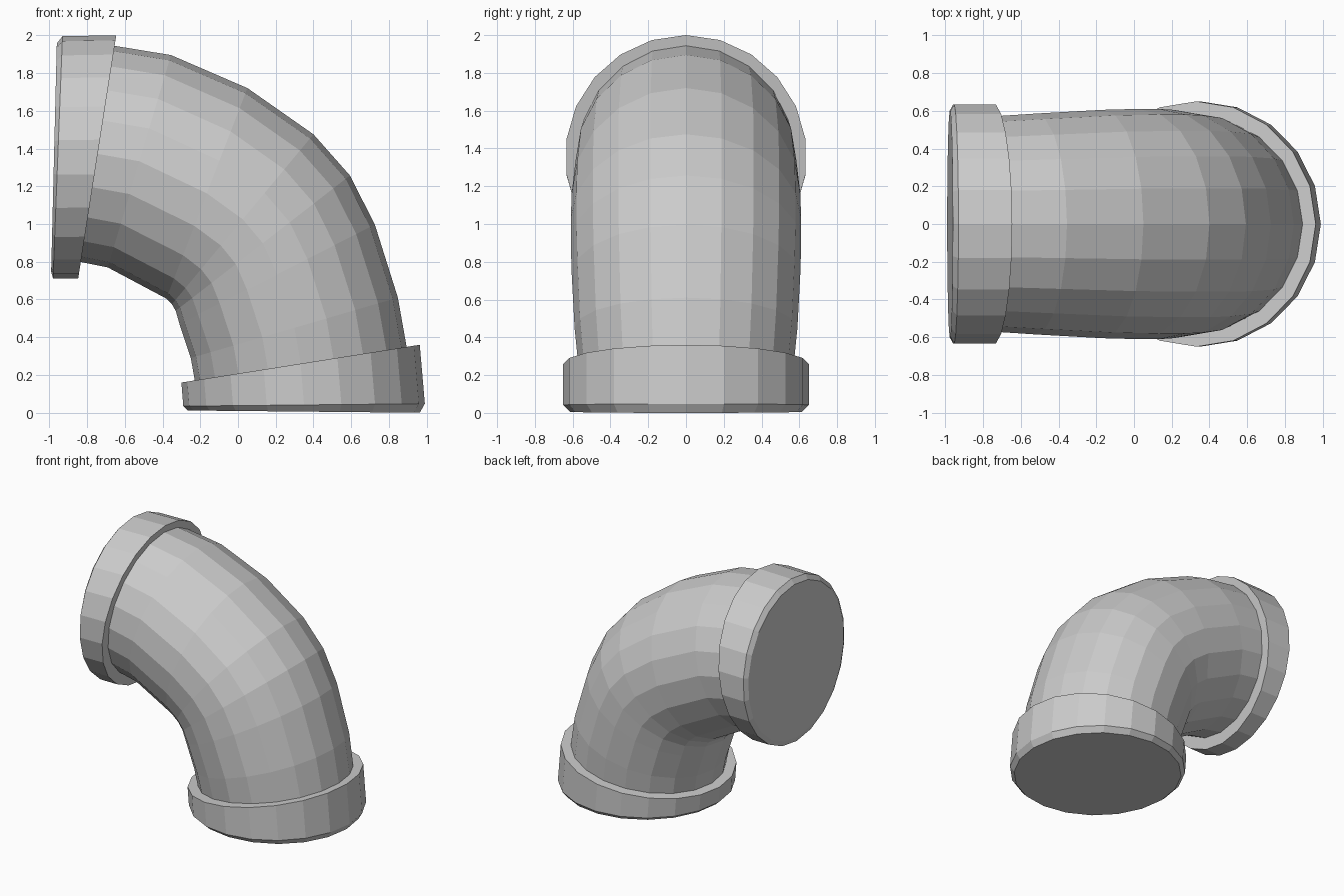
import bpy
import bmesh
from math import sin, cos, pi
from mathutils import Vector

cube = bpy.data.objects.get("Cube")
if cube:
    bpy.data.objects.remove(cube)

grey = bpy.data.materials.new("pipe_grey")
grey.use_nodes = True
color = (0.6, 0.6, 0.6, 1)
grey.diffuse_color = color
grey.node_tree.nodes["Principled BSDF"].inputs["Base Color"].default_value = color


def loft(name, sides, rings):
    """Skin rings given as (outer x, outer z, inner x, inner z, half width)."""
    bm = bmesh.new()
    loops = []
    for ox, oz, ix, iz, width in rings:
        outer, inner = Vector((ox, 0, oz)), Vector((ix, 0, iz))
        center, arm = (outer + inner) / 2, (outer - inner) / 2
        loop = []
        for i in range(sides):
            a = 2 * pi * i / sides
            loop.append(bm.verts.new(center + arm * cos(a) + Vector((0, width * sin(a), 0))))
        loops.append(loop)
    for a, b in zip(loops, loops[1:]):
        for i in range(sides):
            j = (i + 1) % sides
            bm.faces.new((a[i], a[j], b[j], b[i]))
    bm.faces.new(loops[0])
    bm.faces.new(loops[-1])
    bmesh.ops.recalc_face_normals(bm, faces=bm.faces)
    mesh = bpy.data.meshes.new(name)
    bm.to_mesh(mesh)
    bm.free()
    mesh.materials.append(grey)
    obj = bpy.data.objects.new(name, mesh)
    bpy.context.collection.objects.link(obj)
    return obj


# Bent pipe, from the upper opening down to the base
loft("elbow_pipe", 20, [
    (-0.66, 1.945, -0.84, 0.80, 0.57),
    (-0.355, 1.895, -0.69, 0.77, 0.585),
    (0.05, 1.72, -0.38, 0.605, 0.605),
    (0.40, 1.475, -0.35, 0.575, 0.61),
    (0.593, 1.257, -0.33, 0.54, 0.61),
    (0.725, 0.997, -0.31, 0.47, 0.605),
    (0.847, 0.61, -0.25, 0.29, 0.59),
    (0.895, 0.34, -0.228, 0.165, 0.57),
])

# Wedge-shaped collars with a small bevel at the capped end
loft("upper_collar", 22, [
    (-0.645, 2.0, -0.847, 0.71, 0.64),
    (-0.93, 1.995, -0.98, 0.71, 0.64),
    (-0.96, 1.957, -0.99, 0.748, 0.605),
])
loft("lower_collar", 20, [
    (0.963, 0.36, -0.30, 0.16, 0.65),
    (0.99, 0.048, -0.29, 0.035, 0.65),
    (0.963, 0.0, -0.265, 0.012, 0.615),
])
